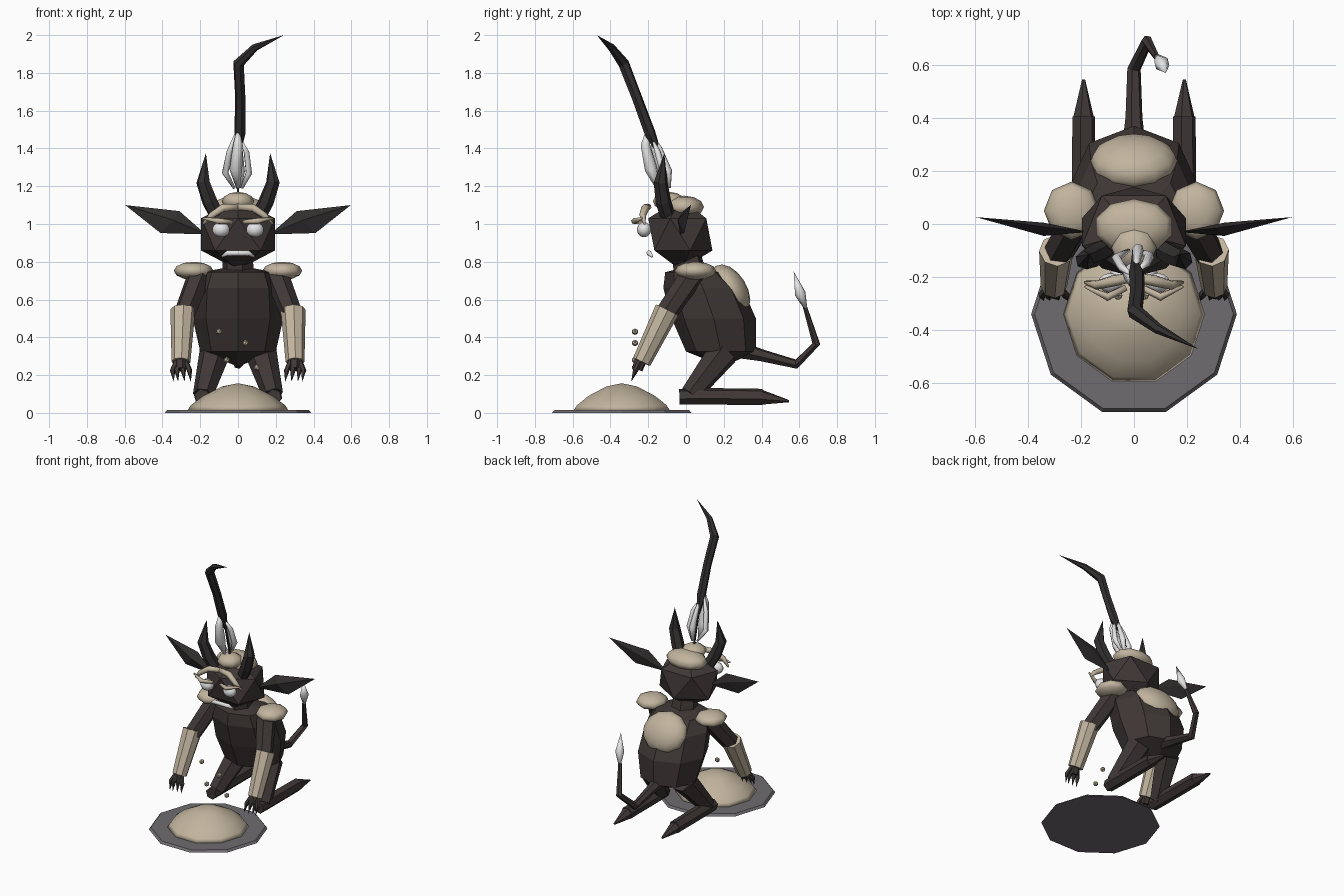
import bpy, bmesh, math
from mathutils import Vector, Matrix

if "Cube" in bpy.data.objects:
    bpy.data.objects.remove(bpy.data.objects["Cube"])


def material(name, rgb):
    m = bpy.data.materials.new(name)
    m.diffuse_color = (*rgb, 1)
    m.use_nodes = True
    m.node_tree.nodes["Principled BSDF"].inputs["Base Color"].default_value = m.diffuse_color
    return m


DARK = material("dark hide", (0.05, 0.039, 0.037))
HORN = material("dark horn", (0.032, 0.028, 0.028))
SAND = material("sand", (0.54, 0.46, 0.345))
WHITE = material("pale white", (0.78, 0.78, 0.78))
GREY = material("grey stone", (0.16, 0.15, 0.16))


def finish(name, bm, mat, smooth=False):
    bmesh.ops.recalc_face_normals(bm, faces=bm.faces)
    me = bpy.data.meshes.new(name)
    bm.to_mesh(me)
    bm.free()
    me.materials.append(mat)
    for p in me.polygons:
        p.use_smooth = smooth
    ob = bpy.data.objects.new(name, me)
    bpy.context.collection.objects.link(ob)
    return ob


def loft(name, rings, mat, smooth=False):
    """Skin a list of rings; a ring with one point makes a pole."""
    bm = bmesh.new()
    vs = [[bm.verts.new(p) for p in r] for r in rings]
    for a, b in zip(vs, vs[1:]):
        n = max(len(a), len(b))
        for i in range(n):
            j = (i + 1) % n
            if len(a) == 1:
                bm.faces.new((a[0], b[i], b[j]))
            elif len(b) == 1:
                bm.faces.new((a[i], a[j], b[0]))
            else:
                bm.faces.new((a[i], a[j], b[j], b[i]))
    for end in (vs[0], vs[-1]):
        if len(end) > 2:
            bm.faces.new(end)
    return finish(name, bm, mat, smooth)


def tube(name, pts, mat, sides=6, smooth=False, mirror=False):
    """Tapered tube through (x, y, z, radius) points; radius 0 is a tip."""
    for s in ((1, -1) if mirror else (1,)):
        P = [Vector((p[0] * s, p[1], p[2])) for p in pts]
        t = (P[1] - P[0]).normalized()
        u = t.orthogonal().normalized()
        rings = []
        for i, p in enumerate(P):
            a, b = P[max(i - 1, 0)], P[min(i + 1, len(P) - 1)]
            n = (b - a).normalized()
            u = t.rotation_difference(n) @ u
            t, w = n, n.cross(u)
            r = pts[i][3]
            rings.append([p] if r == 0 else [
                p + r * (math.cos(k * math.tau / sides) * u + math.sin(k * math.tau / sides) * w)
                for k in range(sides)])
        label = name if not mirror else ("right_" if s > 0 else "left_") + name
        loft(label, rings, mat, smooth)


def blob(name, c, r, mat, seg=12, rows=7, tilt=0, smooth=True, mirror=False):
    """Ellipsoid, tilted about x."""
    for s in ((1, -1) if mirror else (1,)):
        bm = bmesh.new()
        M = (Matrix.Translation((c[0] * s, c[1], c[2])) @ Matrix.Rotation(math.radians(tilt), 4, 'X')
             @ Matrix.Diagonal((*r, 1)))
        bmesh.ops.create_uvsphere(bm, u_segments=seg, v_segments=rows, radius=1, matrix=M)
        finish(name if not mirror else ("right_" if s > 0 else "left_") + name, bm, mat, smooth)


def ring(n, z, yc, rx, ry):
    return [(rx * math.cos(k * math.tau / n), yc + ry * math.sin(k * math.tau / n), z) for k in range(n)]


# Stone plate and sand mound
loft("plate", [ring(10, 0, -.34, .388, .388), ring(10, .015, -.34, .375, .375)], GREY)
loft("sand_mound", [ring(10, .012, -.34, .268, .268), ring(10, .04, -.34, .25, .25),
                    ring(10, .09, -.34, .185, .185), ring(10, .14, -.34, .085, .085),
                    [(0, -.34, .157)]], SAND, True)

# Falling grains
for i, (x, z) in enumerate(((-.10, .43), (.04, .37), (-.06, .28), (.10, .24))):
    bm = bmesh.new()
    bmesh.ops.create_icosphere(bm, subdivisions=1, radius=.018, matrix=Matrix.Translation((x, -.27, z)))
    finish(f"grain_{i + 1}", bm, SAND)

# Barrel body leaning forward, neck and back patch
loft("body", [[(0, .2, .245)], ring(8, .325, .185, .2, .185), ring(8, .5, .147, .24, .223),
              ring(8, .66, .09, .23, .21), ring(8, .745, .045, .195, .155), [(0, .03, .78)]], DARK)
tube("neck", [(0, .03, .70, .09), (0, 0, .84, .08)], DARK)
blob("back_patch", (0, .235, .655), (.165, .145, .085), SAND, 12, 8, -58)

# Twenty-sided head: pole, two five-point rings, pole
head = [[(0, -.03, .757)]]
for z, start in ((.86, 90), (1.03, 54)):
    head.append([(.23 * .894 * math.cos(math.radians(start + 72 * k)),
                  -.03 + .19 * .894 * math.sin(math.radians(start + 72 * k)), z) for k in range(5)])
head.append([(0, -.03, 1.135)])
bm = bmesh.new()
for r in head:
    for p in r:
        bm.verts.new(p)
bmesh.ops.convex_hull(bm, input=bm.verts)
finish("head", bm, DARK)

# Sand cap on the head
blob("cap_back", (0, -.01, 1.09), (.15, .105, .06), SAND, 10, 6)
blob("cap_front", (0, -.09, 1.12), (.085, .085, .05), SAND, 8, 6)

# Face
blob("eye", (.09, -.222, .97), (.047, .038, .04), WHITE, mirror=True)
tube("upper_brow", [(.0, -.20, 1.09, .018), (.08, -.215, 1.085, .022), (.14, -.23, 1.045, .018),
                    (.185, -.22, 1.0, .006)], SAND, 6, True, True)
tube("lower_brow", [(.185, -.235, 1.03, .006), (.10, -.275, 1.015, .016), (.03, -.24, 1.01, .012)],
     SAND, 6, True, True)
tube("mouth", [(-.085, -.18, .828, .006), (-.055, -.195, .846, .015), (.055, -.195, .846, .015),
               (.085, -.18, .828, .006)], WHITE, 6, True)

# Horns
tube("horn", [(.115, -.1, 1.05, .04), (.15, -.12, 1.12, .042), (.185, -.135, 1.22, .037),
              (.17, -.115, 1.375, 0)], HORN, 6, mirror=True)

# Diamond ears
for s, side in ((1, "right"), (-1, "left")):
    loft(side + "_ear", [[(.17 * s, -.03, .945)],
                         [(.31 * s, -.015, 1.068), (.34 * s, -.045, 1.02), (.41 * s, -.01, .952),
                          (.34 * s, .005, 1.02)],
                         [(.597 * s, .026, 1.10)]], HORN)

# Pale petals holding the long top lock
tube("left_petal", [(-.02, -.1, 1.19, .008), (-.068, -.13, 1.27, .018), (-.045, -.165, 1.38, .016),
                    (0, -.2, 1.52, 0)], WHITE, 6, True)
tube("right_petal", [(.02, -.1, 1.19, .008), (.058, -.12, 1.27, .018), (.045, -.15, 1.38, .016),
                     (0, -.19, 1.48, 0)], WHITE, 6, True)
tube("front_petal", [(0, -.15, 1.19, .01), (-.012, -.185, 1.29, .035), (0, -.215, 1.42, .026),
                     (0, -.2, 1.53, 0)], WHITE, 6, True)
tube("back_petal", [(.01, -.09, 1.19, .01), (.015, -.095, 1.28, .022), (.01, -.14, 1.4, .014),
                    (0, -.18, 1.48, 0)], WHITE, 6, True)
tube("top_lock", [(0, -.09, 1.15, .006), (0, -.135, 1.36, .01), (.01, -.19, 1.48, .03),
                  (.012, -.26, 1.67, .028), (.003, -.33, 1.85, .03), (.09, -.395, 1.935, .02),
                  (.243, -.472, 2.0, 0)], HORN, 6)

# Shoulders, arms, hands
blob("shoulder_pad", (.235, .05, .752), (.105, .11, .048), SAND, 8, 6, mirror=True)
tube("upper_arm", [(.2, .04, .74, .065), (.285, -.11, .52, .058)], DARK, 6, mirror=True)
tube("forearm", [(.292, -.10, .545, .066), (.302, -.235, .27, .05)], SAND, 8, mirror=True)
tube("hand", [(.302, -.235, .29, .034), (.302, -.258, .23, .03)], DARK, 6, mirror=True)
for i, d in enumerate((-.045, -.012, .022, .045)):
    tube(f"finger_{i + 1}", [(.302 + d * .5, -.24, .28, .014), (.302 + d, -.268, .225, .015),
                             (.295 + d, -.29, .165, 0)], DARK, 5, mirror=True)

# Kneeling legs
tube("thigh", [(.12, .2, .325, .085), (.185, .02, .095, .055)], DARK, 6, mirror=True)
tube("shin", [(.19, -.035, .085, .042), (.19, .06, .088, .046), (.19, .405, .085, .044)],
     DARK, 6, mirror=True)
tube("foot", [(.19, .395, .083, .042), (.19, .545, .062, .006)], DARK, 6, mirror=True)

# Tail with pale tip
tube("tail", [(0, .3, .33, .045), (0, .4, .305, .033), (0, .585, .258, .026), (.05, .69, .365, .022),
              (.085, .63, .56, .012)], DARK, 6)
tube("tail_tip", [(.085, .635, .55, .008), (.105, .605, .63, .03), (.12, .57, .75, 0)], WHITE, 6, True)
